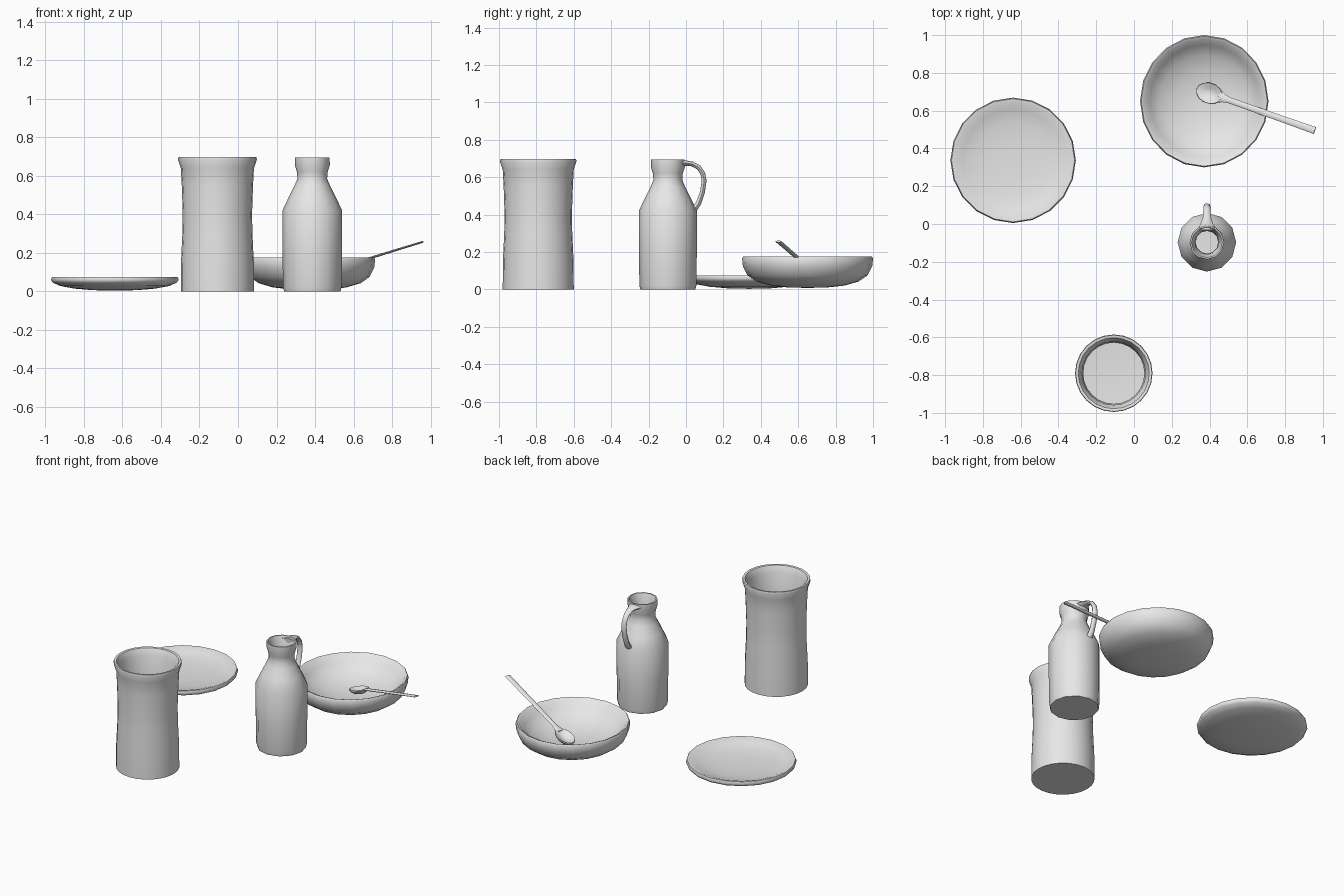
import bpy, bmesh, math
from mathutils import Vector, Matrix

if "Cube" in bpy.data.objects:
    bpy.data.objects.remove(bpy.data.objects["Cube"], do_unlink=True)

# Single clay-grey material
clay = bpy.data.materials.new("clay_grey")
clay.use_nodes = True
GREY = (0.8, 0.8, 0.8, 1.0)
clay.diffuse_color = GREY
clay.node_tree.nodes["Principled BSDF"].inputs["Base Color"].default_value = GREY


def finish(bm, name, angle, matrix=Matrix()):
    """Turn a bmesh into a smooth-shaded object."""
    bmesh.ops.recalc_face_normals(bm, faces=bm.faces)
    me = bpy.data.meshes.new(name)
    bm.to_mesh(me)
    bm.free()
    me.materials.append(clay)
    me.shade_smooth()
    me.set_sharp_from_angle(angle=math.radians(angle))
    ob = bpy.data.objects.new(name, me)
    ob.matrix_world = matrix
    bpy.context.collection.objects.link(ob)
    return ob


def skin(bm, rings):
    """Bridge consecutive rings of equal length with quads."""
    for a, b in zip(rings, rings[1:]):
        n = len(a)
        for i in range(n):
            j = (i + 1) % n
            bm.faces.new((a[i], a[j], b[j], b[i]))


def lathe(name, profile, sides, matrix, sx=1.0, sy=1.0, angle=55):
    """Spin a profile that starts and ends on the axis."""
    bm = bmesh.new()
    rings = []
    for r, z in profile[1:-1]:
        rings.append([bm.verts.new((r * sx * math.cos(t), r * sy * math.sin(t), z))
                      for t in (2 * math.pi * i / sides for i in range(sides))])
    skin(bm, rings)
    for ring, (r, z) in ((rings[0], profile[0]), (rings[-1], profile[-1])):
        pole = bm.verts.new((0, 0, z))
        for i in range(sides):
            bm.faces.new((ring[i], ring[(i + 1) % sides], pole))
    return finish(bm, name, angle, matrix)


def strap(name, path, side, sides=8, matrix=Matrix(), angle=50):
    """Sweep an oval along path of (point, half width, half thickness)."""
    bm = bmesh.new()
    side = Vector(side)
    pts = [Vector(p[0]) for p in path]
    rings = []
    for k, (p, w, t) in enumerate(path):
        tangent = (pts[min(k + 1, len(pts) - 1)] - pts[max(k - 1, 0)]).normalized()
        up = tangent.cross(side).normalized()
        rings.append([bm.verts.new(pts[k] + side * w * math.cos(a) + up * t * math.sin(a))
                      for a in (2 * math.pi * i / sides for i in range(sides))])
    skin(bm, rings)
    bm.faces.new(rings[0])
    bm.faces.new(rings[-1])
    return finish(bm, name, angle, matrix)


def at(x, y, z=0.0):
    return Matrix.Translation((x, y, z))


# Shallow plate
lathe("plate", [(0, 0.003), (0.12, 0.006), (0.21, 0.014), (0.285, 0.028), (0.322, 0.045),
                (0.332, 0.06), (0.326, 0.075), (0.31, 0.074), (0.27, 0.058),
                (0.2, 0.044), (0.1, 0.038), (0, 0.036)], 20, at(-0.64, 0.337))

# Deep bowl
lathe("bowl", [(0, 0.008), (0.1, 0.01), (0.19, 0.02), (0.265, 0.042), (0.312, 0.075),
               (0.336, 0.125), (0.34, 0.165), (0.334, 0.176), (0.32, 0.17), (0.29, 0.13),
               (0.24, 0.092), (0.16, 0.062), (0.08, 0.048), (0, 0.044)],
      20, at(0.372, 0.65), sx=1.0, sy=1.03)

# Tall cup with a flared lip
lathe("cup", [(0, 0), (0.19, 0), (0.189, 0.15), (0.182, 0.3), (0.18, 0.4), (0.185, 0.55),
              (0.19, 0.64), (0.205, 0.685), (0.202, 0.697), (0.188, 0.695), (0.168, 0.655),
              (0.162, 0.4), (0.166, 0.06), (0, 0.05)], 24, at(-0.107, -0.79))

# Jug body
lathe("jug", [(0, 0), (0.147, 0), (0.152, 0.02), (0.155, 0.2), (0.155, 0.42), (0.122, 0.49),
              (0.092, 0.55), (0.077, 0.585), (0.08, 0.62), (0.091, 0.655), (0.09, 0.695),
              (0.082, 0.695), (0.065, 0.64), (0.06, 0.59), (0.08, 0.53), (0.135, 0.4),
              (0.135, 0.04), (0, 0.035)], 12, at(0.386, -0.097))

# Jug handle, widening where it joins the rim
strap("jug_handle", [((0, -0.03, 0.672), 0.05, 0.016), ((0, 0.0, 0.675), 0.034, 0.014),
                     ((0, 0.035, 0.67), 0.022, 0.013), ((0, 0.068, 0.652), 0.019, 0.013),
                     ((0, 0.09, 0.62), 0.018, 0.013), ((0, 0.097, 0.58), 0.018, 0.013),
                     ((0, 0.088, 0.52), 0.018, 0.013), ((0, 0.067, 0.46), 0.019, 0.014),
                     ((0, 0.035, 0.415), 0.022, 0.016)],
      (1, 0, 0), matrix=at(0.386, 0))

# Spoon leaning on the bowl rim
lean = (at(0.40, 0.692, 0.08) @ Matrix.Rotation(math.radians(-19.5), 4, "Z")
        @ Matrix.Rotation(math.radians(-16.4), 4, "Y"))
lathe("spoon_bowl", [(0, -0.03), (0.5, -0.025), (0.85, -0.012), (1, 0.0), (0.96, 0.006),
                     (0.82, 0.003), (0.5, -0.011), (0, -0.018)], 14, lean, sx=0.076, sy=0.055)
strap("spoon_handle", [((0.055, 0, 0), 0.034, 0.005), ((0.085, 0, 0.002), 0.021, 0.006),
                       ((0.12, 0, 0.003), 0.016, 0.007), ((0.4, 0, 0.003), 0.017, 0.006),
                       ((0.617, 0, 0.002), 0.019, 0.005)],
      (0, 1, 0), matrix=lean)
